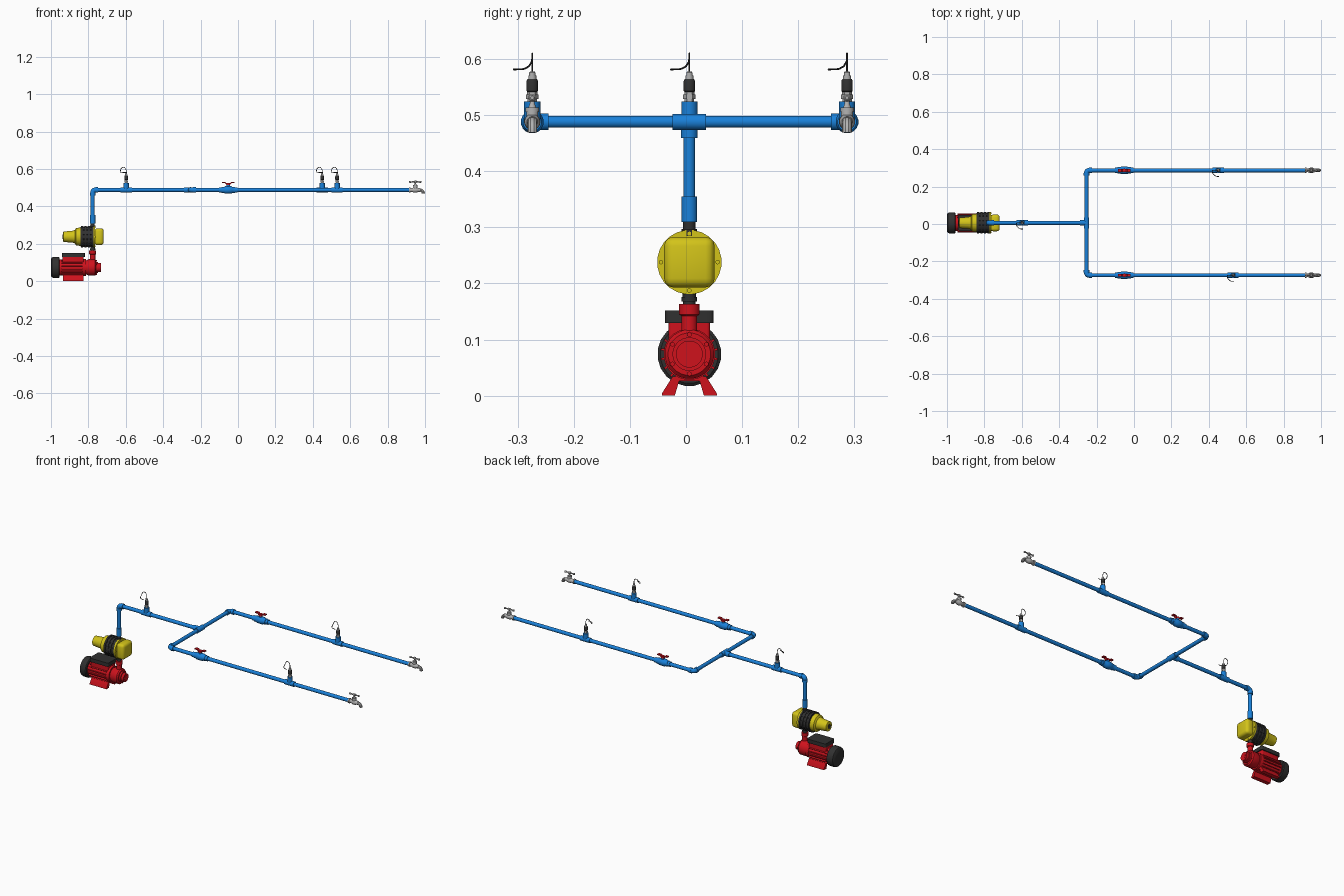
import bpy, bmesh, math
from mathutils import Vector

if "Cube" in bpy.data.objects:
    bpy.data.objects.remove(bpy.data.objects["Cube"])

def mat(name, c):
    m = bpy.data.materials.new(name)
    m.diffuse_color = (*c, 1)
    m.use_nodes = True
    m.node_tree.nodes["Principled BSDF"].inputs["Base Color"].default_value = m.diffuse_color
    return m

BLUE = mat("blue", (0.01, 0.22, 0.70))
RED = mat("red", (0.62, 0.006, 0.012))
YEL = mat("yellow", (0.65, 0.55, 0.01))
BLK = mat("black", (0.03, 0.03, 0.03))
GREY = mat("grey", (0.45, 0.45, 0.45))
X, Y, Z = Vector((1, 0, 0)), Vector((0, 1, 0)), Vector((0, 0, 1))

def finish(ob, m, smooth=True):
    if m:
        ob.data.materials.append(m)
    bpy.ops.object.select_all(action='DESELECT')
    ob.select_set(True)
    bpy.context.view_layer.objects.active = ob
    if smooth:
        bpy.ops.object.shade_smooth_by_angle(angle=math.radians(35))
    return ob

def from_bm(name, bm, m):
    bmesh.ops.recalc_face_normals(bm, faces=bm.faces)
    me = bpy.data.meshes.new(name)
    bm.to_mesh(me)
    bm.free()
    ob = bpy.data.objects.new(name, me)
    bpy.context.collection.objects.link(ob)
    return finish(ob, m)

def lathe(name, prof, o, axis, m, n=24):
    """prof: (distance along axis, radius) pairs, ends capped"""
    q = Vector(axis).to_track_quat('Z', 'Y')
    bm, rings = bmesh.new(), []
    for t, r in prof:
        rings.append([bm.verts.new(Vector(o) + q @ Vector((r * math.cos(a), r * math.sin(a), t)))
                      for a in [2 * math.pi * (i + .5) / n for i in range(n)]])
    for a, b in zip(rings, rings[1:]):
        for i in range(n):
            j = (i + 1) % n
            bm.faces.new((a[i], a[j], b[j], b[i]))
    bm.faces.new(rings[0])
    bm.faces.new(rings[-1])
    return from_bm(name, bm, m)

def cyl(name, a, b, r, m, n=20):
    d = Vector(b) - Vector(a)
    return lathe(name, [(0, r), (d.length, r)], a, d, m, n)

def box(name, c, s, m, bev=0.0, only=None):
    bm = bmesh.new()
    bmesh.ops.create_cube(bm, size=1)
    for v in bm.verts:
        v.co = Vector([v.co[i] * s[i] + c[i] for i in range(3)])
    if bev:
        e = [e for e in bm.edges if only is None or
             abs((e.verts[0].co - e.verts[1].co).normalized().dot(only)) > .9]
        bmesh.ops.bevel(bm, geom=e, offset=bev, segments=3, affect='EDGES', profile=.5)
    return from_bm(name, bm, m)

def extrude(name, pts, o, u, v, w, depth, m):
    """polygon in the u,v plane, extruded symmetrically along w"""
    bm = bmesh.new()
    f = bm.faces.new([bm.verts.new(Vector(o) + u * a + v * b - w * depth / 2) for a, b in pts])
    r = bmesh.ops.extrude_face_region(bm, geom=[f])
    bmesh.ops.translate(bm, vec=w * depth, verts=[g for g in r['geom'] if isinstance(g, bmesh.types.BMVert)])
    return from_bm(name, bm, m)

def tube(name, pts, r, m, res=3):
    cu = bpy.data.curves.new(name, 'CURVE')
    cu.dimensions, cu.bevel_depth, cu.bevel_resolution, cu.use_fill_caps = '3D', r, res, True
    sp = cu.splines.new('POLY')
    sp.points.add(len(pts) - 1)
    for p, c in zip(sp.points, pts):
        p.co = (*c, 1)
    ob = bpy.data.objects.new(name, cu)
    bpy.context.collection.objects.link(ob)
    bpy.ops.object.select_all(action='DESELECT')
    ob.select_set(True)
    bpy.context.view_layer.objects.active = ob
    bpy.ops.object.convert(target='MESH')
    return finish(bpy.context.object, m)

def arc(c, d1, d2, r, n=7):
    """quarter bend about corner c, from c+d1*r to c+d2*r"""
    k = Vector(c) + (d1 + d2) * r
    return [k - d2 * r * math.cos(t) - d1 * r * math.sin(t)
            for t in [math.pi / 2 * i / n for i in range(n + 1)]]

YC, YF, YB, ZP, XV, XT = 0.006, -0.274, 0.287, 0.488, -0.777, -0.254
PR, FR = 0.0105, 0.0145

def elbow(name, c, d1, d2):
    c = Vector(c)
    tube(name, [c + d1 * .026] + arc(c, d1, d2, .014) + [c + d2 * .026], .013, BLUE, 4)
    for d in (d1, d2):
        cyl(name + "_collar", c + d * .014, c + d * .029, FR + .0005, BLUE)

def tee(name, c, run, out, l=.03):
    c = Vector(c)
    cyl(name + "_run", c - run * l, c + run * l, FR, BLUE)
    cyl(name + "_outlet", c, c + out * .036, FR, BLUE)

def sensor(x, y):
    c = Vector((x, y, ZP))
    tee("sensor_tee", c, X, Z)
    lathe("sensor_nut", [(.036, .0085), (.041, .0085), (.041, .011), (.049, .011), (.049, .009), (.054, .009)], c, Z, GREY, 6)
    lathe("sensor_body", [(.053, .0085), (.055, .0102), (.073, .0102), (.076, .0085)], c, Z, BLK)
    lathe("sensor_cap", [(.075, .0072), (.083, .0072), (.083, .0055), (.088, .0055), (.09, .004)], c, Z, GREY)
    pts = [(0, 0, .088), (0, 0, .105), (-.004, 0, .116), (-.012, 0, .122), (-.02, 0, .121), (-.027, 0, .114),
           (-.03, -.001, .107), (-.031, -.006, .099), (-.030, -.014, .0945), (-.025, -.022, .0935),
           (-.017, -.029, .0935), (-.006, -.033, .0935), (.004, -.033, .0935)]
    tube("sensor_cable", [c + Vector(p) for p in pts], .0017, BLK, 1)

def valve(x, y):
    c = Vector((x, y, ZP))
    lathe("valve_body", [(-.05, .0145), (-.036, .0145), (-.036, .017), (-.022, .017), (-.016, .0205), (.016, .0205),
                         (.022, .017), (.036, .017), (.036, .0145), (.05, .0145)], c, X, BLUE, 16)
    cyl("valve_stem", c + Z * .01, c + Z * .028, .009, BLUE, 12)
    cyl("valve_hub", c + Z * .026, c + Z * .036, .010, RED, 12)
    extrude("valve_handle", [(-.033, .036), (-.018, .036), (-.01, .028), (.01, .028), (.018, .036), (.033, .036),
                             (.033, .042), (.016, .042), (.009, .035), (-.009, .035), (-.016, .042), (-.033, .042)],
            c, X, Z, Y, .016, RED)

def tap(y):
    c = Vector((.948, y, ZP))
    lathe("tap_body", [(-.045, .009), (-.034, .009), (-.034, .0145), (-.027, .0145), (-.027, .0095), (-.016, .0105),
                       (-.008, .014), (.008, .014), (.016, .0105), (.026, .0095)], c, X, GREY, 20)
    k = c + X * .0425
    tube("tap_spout", [c + X * .014] + arc(k, -X, -Z, .018) + [k - Z * .019], .0088, GREY, 3)
    lathe("tap_bonnet", [(0, .011), (.018, .011), (.018, .0125), (.026, .0125), (.026, .007), (.033, .0045), (.046, .0045)], c, Z, GREY, 12)
    lathe("tap_handle", [(-.033, .003), (-.031, .0055), (-.025, .0055), (-.022, .0035), (-.008, .004), (-.005, .007),
                         (.005, .007), (.008, .004), (.022, .0035), (.025, .0055), (.031, .0055), (.033, .003)],
          c + Z * .043, X, GREY, 12)

# pipework
cyl("riser_pipe", (XV, YC, .31), (XV, YC, ZP - .01), PR, BLUE)
cyl("riser_coupler", (XV, YC, .31), (XV, YC, .355), .014, BLUE)
elbow("riser_elbow", (XV, YC, ZP), -Z, X)
cyl("main_pipe", (XV + .014, YC, ZP), (XT, YC, ZP), PR, BLUE)
sensor(-.598, YC)
tee("split_tee", (XT, YC, ZP), Y, -X)
cyl("cross_pipe", (XT, YF + .014, ZP), (XT, YB - .014, ZP), PR, BLUE)
for y, s, xs in ((YF, 1, .53), (YB, -1, .45)):
    elbow("branch_elbow", (XT, y, ZP), Y * s, X)
    cyl("branch_pipe", (XT + .014, y, ZP), (.915, y, ZP), PR, BLUE)
    valve(-.052, y)
    sensor(xs, y)
    tap(y)

# pressure controller
CZ = .238
o = (0, YC, CZ)
lathe("controller_rear", [(-.935, .024), (-.933, .028), (-.885, .032), (-.872, .036), (-.866, .047), (-.836, .050)], o, X, YEL)
cyl("controller_port", (-.937, YC, CZ), (-.93, YC, CZ), .013, BLK)
cyl("controller_core", (-.842, YC, CZ), (-.77, YC, CZ), .053, BLK, 24)
for i in range(4):
    cyl("controller_rib", (-.840 + i * .019, YC, CZ), (-.830 + i * .019, YC, CZ), .0575, BLK, 24)
for i in range(12):
    a = math.radians(15 + 30 * i)
    b = cyl("controller_lug", (-.840, YC + .052 * math.cos(a), CZ + .052 * math.sin(a)),
            (-.774, YC + .052 * math.cos(a), CZ + .052 * math.sin(a)), .005, BLK, 6)
cyl("controller_flange", (-.774, YC, CZ), (-.764, YC, CZ), .0575, YEL, 24)
box("controller_cover", (-.743, YC, CZ), (.05, .09, .09), YEL, .016)
for a in range(4):
    p = Vector((-.765, YC + .0505 * math.cos(a * math.pi / 2), CZ + .0505 * math.sin(a * math.pi / 2)))
    cyl("cover_screw", p, p + X * .004, .004, YEL, 10)
lathe("controller_outlet", [(.285, .014), (.297, .014), (.297, .011), (.312, .011)], (XV, YC, 0), Z, BLK)
lathe("controller_inlet", [(.160, .011), (.168, .011), (.168, .014), (.176, .014), (.176, .012), (.192, .012)], (XV, YC, 0), Z, BLK)

# pump
PZ = .074
p = (0, YC, PZ)
lathe("fan_cover", [(-1.0, .046), (-.995, .054), (-.985, .057), (-.958, .057), (-.954, .052)], p, X, BLK, 20)
lathe("fan_grille", [(-1.0, .034), (-.9995, .034)], p, X, BLK, 20)
cyl("motor_body", (-.958, YC, PZ), (-.825, YC, PZ), .043, RED, 24)
for i in range(18):
    a = math.radians(-110 + 20 * i)
    if abs(math.cos(a)) < .45:
        continue
    d = Y * math.cos(a) + Z * math.sin(a)
    w = -Y * math.sin(a) + Z * math.cos(a)
    extrude("motor_fin", [(-.945, .04), (-.832, .04), (-.832, .051), (-.945, .051)], p, X, d, w, .004, RED)
box("terminal_base", (-.882, YC, .119), (.112, .074, .034), RED, .006, Z)
box("terminal_box", (-.880, YC, .141), (.122, .086, .022), BLK, .008, Z)
for s in (-1, 1):
    extrude("pump_foot", [(.026, 0), (.049, 0), (.049, .004), (.030, .034), (.016, .034)],
            (-.88, YC, 0), Y * s, Z, X, .11, RED)
box("foot_bridge", (-.88, YC, .032), (.11, .05, .012), RED)
lathe("pump_head", [(-.83, .046), (-.812, .046), (-.812, .038), (-.800, .044), (-.765, .044), (-.758, .038),
                    (-.758, .030), (-.748, .030), (-.748, .024), (-.733, .024)], p, X, RED, 24)
cyl("inlet_bore", (-.7335, YC, PZ), (-.732, YC, PZ), .014, RED)
for i in range(6):
    a = math.radians(30 + 60 * i)
    v = Vector((-.76, YC + .035 * math.cos(a), PZ + .035 * math.sin(a)))
    cyl("head_bolt", v, v + X * .005, .0045, RED, 6)
lathe("pump_outlet", [(.08, .016), (.12, .014), (.142, .014), (.145, .0185), (.163, .0185)], (XV, YC, 0), Z, RED)
